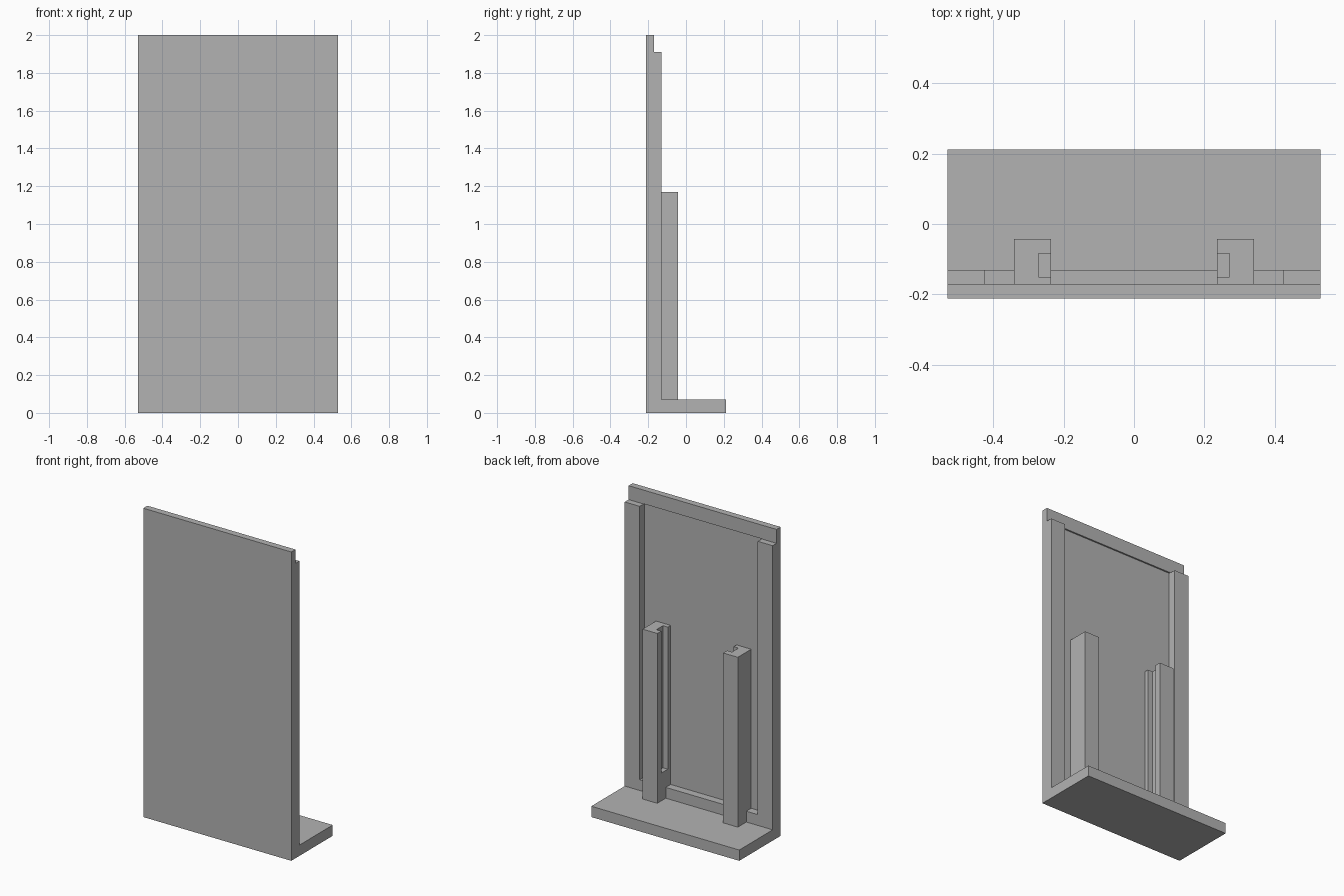
import bpy
import bmesh

if "Cube" in bpy.data.objects:
    bpy.data.objects.remove(bpy.data.objects["Cube"], do_unlink=True)

grey = bpy.data.materials.new("plain grey")
grey.use_nodes = True
colour = (0.45, 0.45, 0.45, 1)
grey.diffuse_color = colour
grey.node_tree.nodes["Principled BSDF"].inputs["Base Color"].default_value = colour


def finish(name, bm):
    bmesh.ops.recalc_face_normals(bm, faces=bm.faces)
    mesh = bpy.data.meshes.new(name)
    bm.to_mesh(mesh)
    bm.free()
    mesh.materials.append(grey)
    obj = bpy.data.objects.new(name, mesh)
    bpy.context.collection.objects.link(obj)
    return obj


def extrude(name, points, offset):
    """Extrude a flat outline along an offset into a closed solid."""
    bm = bmesh.new()
    face = bm.faces.new([bm.verts.new(p) for p in points])
    result = bmesh.ops.extrude_face_region(bm, geom=[face], use_keep_orig=True)
    moved = [v for v in result["geom"] if isinstance(v, bmesh.types.BMVert)]
    bmesh.ops.translate(bm, verts=moved, vec=offset)
    return finish(name, bm)


def box(name, x, y, z):
    points = [(x[0], y[0], z[0]), (x[1], y[0], z[0]),
              (x[1], y[1], z[0]), (x[0], y[1], z[0])]
    return extrude(name, points, (0, 0, z[1] - z[0]))


def cut(obj, cutter):
    mod = obj.modifiers.new("cut", "BOOLEAN")
    mod.operation = "DIFFERENCE"
    mod.solver = "EXACT"
    mod.object = cutter
    cutter.hide_render = True
    cutter.hide_viewport = True
    cutter.display_type = "WIRE"


half, front, back = 0.53, -0.212, 0.212
lip, rail = -0.17, -0.13
base_top, frame_top = 0.07, 1.91

# Upright panel with foot and stepped top, from one side profile
profile = [(front, 0), (back, 0), (back, base_top), (rail, base_top),
           (rail, frame_top), (lip, frame_top), (lip, 2), (front, 2)]
panel = extrude("panel_with_foot", [(-half, y, z) for y, z in profile],
                (2 * half, 0, 0))

# Recess that leaves the side strips and the bottom rail standing
cut(panel, box("recess_cutter", (-0.423, 0.423), (-0.18, 0), (0.14, 1.911)))

# Two grooved posts, mirrored about the centre, grooves facing inwards
for side, name in ((1, "left"), (-1, "right")):
    post = box(name + "_post", (side * 0.236, side * 0.341),
               (-0.185, -0.043), (0.06, 1.17))
    cut(post, box(name + "_groove_cutter", (side * 0.2, side * 0.271),
                  (-0.151, -0.084), (0.25, 1.3)))
